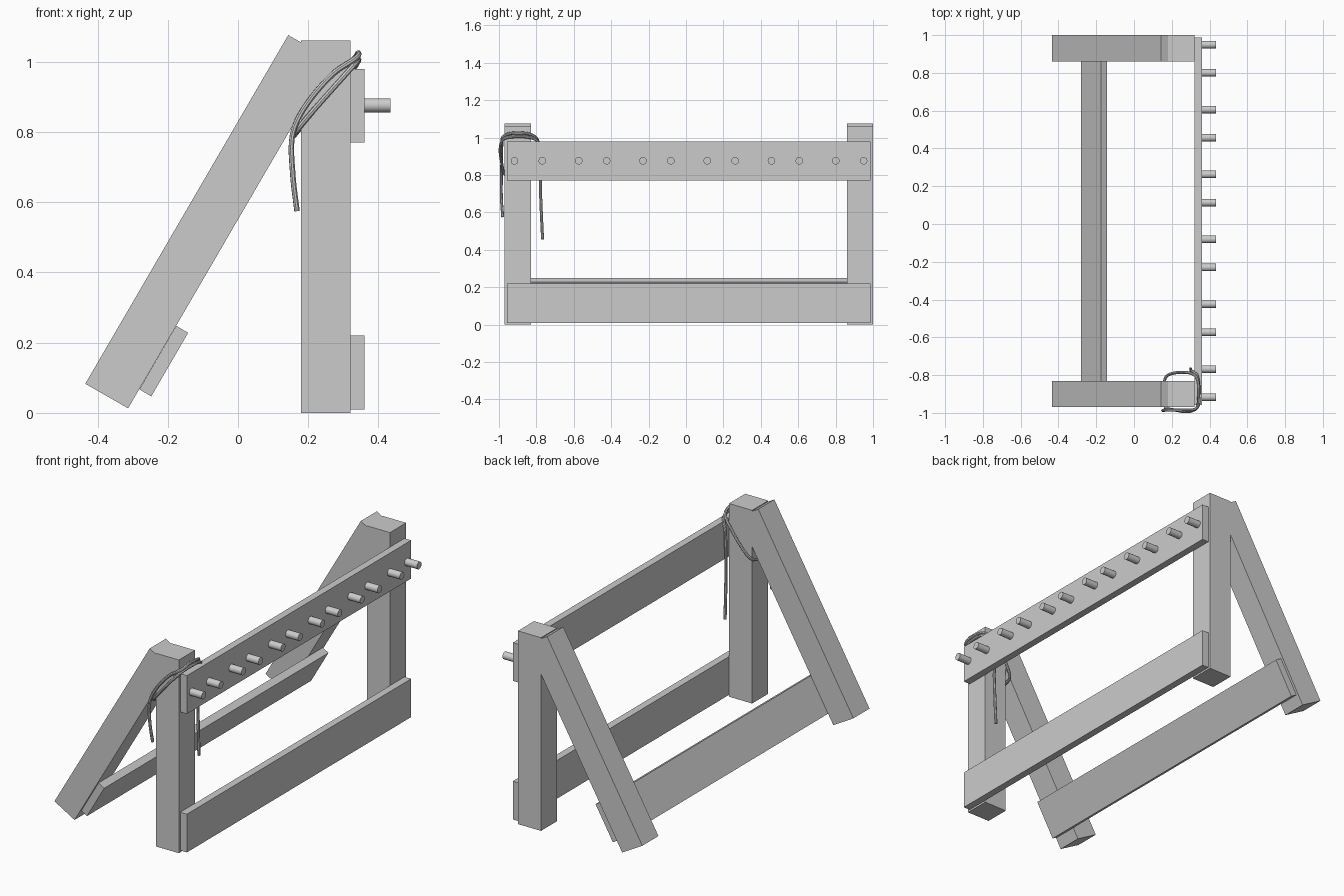
import bpy, bmesh, math
from mathutils import Vector

if "Cube" in bpy.data.objects:
    bpy.data.objects.remove(bpy.data.objects["Cube"])


def prism(name, profile, y0, y1):
    """Extrude an (x, z) side profile from y0 to y1."""
    bm = bmesh.new()
    face = bm.faces.new([bm.verts.new((x, y0, z)) for x, z in profile])
    ext = bmesh.ops.extrude_face_region(bm, geom=[face])
    verts = [v for v in ext["geom"] if isinstance(v, bmesh.types.BMVert)]
    bmesh.ops.translate(bm, verts=verts, vec=(0, y1 - y0, 0))
    bmesh.ops.recalc_face_normals(bm, faces=bm.faces[:])
    mesh = bpy.data.meshes.new(name)
    bm.to_mesh(mesh)
    bm.free()
    obj = bpy.data.objects.new(name, mesh)
    bpy.context.collection.objects.link(obj)
    return obj


def rect(x0, x1, z0, z1):
    return [(x0, z0), (x1, z0), (x1, z1), (x0, z1)]


# Upright posts and the leaning legs cut flush against them
LEG = [(-0.435, 0.083), (-0.313, 0.013), (0.18, 0.86), (0.18, 1.055), (0.143, 1.076)]
for side, y0, y1 in (("left", -0.97, -0.83), ("right", 0.86, 1.0)):
    prism(f"upright_post_{side}", rect(0.18, 0.32, 0, 1.06), y0, y1)
    prism(f"leaning_leg_{side}", LEG, y0, y1)

# Cross boards
Y0, Y1 = -0.957, 0.987
prism("peg_board", rect(0.32, 0.36, 0.77, 0.98), Y0, Y1)
prism("lower_board", rect(0.32, 0.36, 0.01, 0.22), Y0, Y1)
prism("rear_brace", [(-0.281, 0.067), (-0.247, 0.047), (-0.142, 0.228), (-0.176, 0.248)], Y0, Y1)

# Pegs in six pairs
for i in range(6):
    for j in range(2):
        bpy.ops.mesh.primitive_cylinder_add(
            vertices=24, radius=0.02, depth=0.095,
            location=(0.3875, -0.917 + 0.3435 * i + 0.149 * j, 0.876),
            rotation=(0, math.pi / 2, 0))
        bpy.context.object.name = f"peg_{2 * i + j + 1}"
        bpy.ops.object.shade_smooth_by_angle()

# Rope wound around the left post with two hanging ends
PATH = [
    (0.168, -0.980, 0.575), (0.156, -0.987, 0.68), (0.155, -0.987, 0.79),
    (0.190, -0.985, 0.87), (0.270, -0.984, 0.965), (0.335, -0.972, 1.01),
    (0.342, -0.900, 1.025), (0.332, -0.815, 1.01), (0.285, -0.787, 0.96),
    (0.190, -0.795, 0.83), (0.163, -0.825, 0.795), (0.160, -0.955, 0.795),
    (0.205, -0.983, 0.85), (0.325, -0.982, 0.985), (0.343, -0.900, 1.005),
    (0.335, -0.805, 0.99), (0.307, -0.779, 0.94), (0.302, -0.778, 0.72),
    (0.300, -0.767, 0.455),
]
curve = bpy.data.curves.new("rope", "CURVE")
curve.dimensions = "3D"
curve.bevel_depth = 0.008
curve.bevel_resolution = 2
curve.resolution_u = 6
curve.use_fill_caps = True
spline = curve.splines.new("BEZIER")
spline.bezier_points.add(len(PATH) - 1)
for i, (point, co) in enumerate(zip(spline.bezier_points, PATH)):
    a, b = Vector(PATH[max(i - 1, 0)]), Vector(PATH[min(i + 1, len(PATH) - 1)])
    co = Vector(co)
    tangent = (b - a).normalized()
    point.co = co
    point.handle_left = co - tangent * (co - a).length / 3
    point.handle_right = co + tangent * (b - co).length / 3
rope = bpy.data.objects.new("rope", curve)
bpy.context.collection.objects.link(rope)
bpy.ops.object.select_all(action="DESELECT")
rope.select_set(True)
bpy.context.view_layer.objects.active = rope
bpy.ops.object.convert(target="MESH")
bpy.ops.object.shade_smooth_by_angle()
